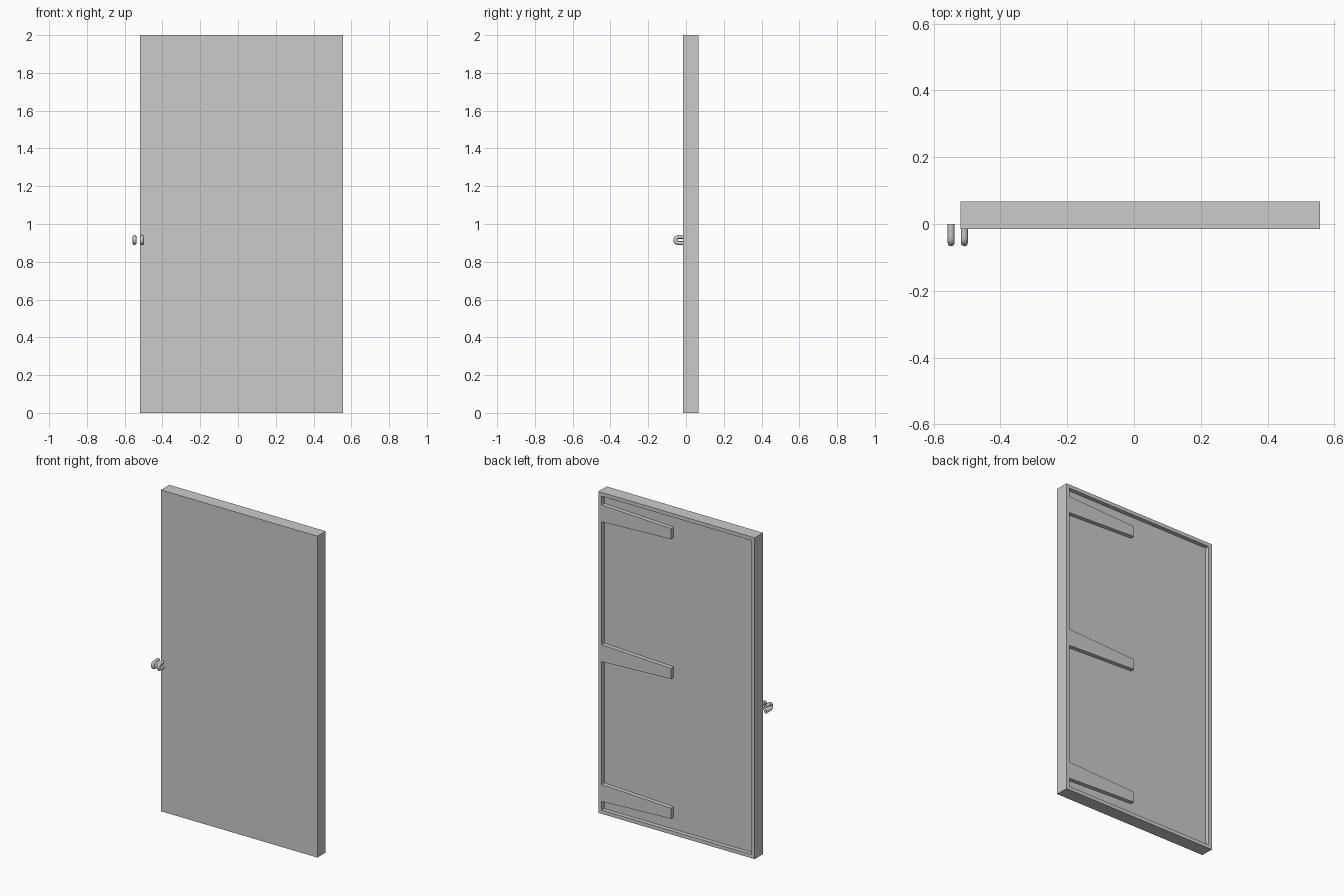
import bpy, bmesh, math

if "Cube" in bpy.data.objects:
    bpy.data.objects.remove(bpy.data.objects["Cube"])

X0, X1 = -0.52, 0.557      # door left and right edges
Y0, Y1 = -0.015, 0.067     # front and back faces
H = 2.0
RIM, DEPTH = 0.023, 0.026  # raised border and recess on the back


def prism(name, outline, y0, y1):
    """Extrude an (x, z) outline from y0 to y1."""
    bm = bmesh.new()
    face = bm.faces.new([bm.verts.new((x, y0, z)) for x, z in outline])
    geo = bmesh.ops.extrude_face_region(bm, geom=[face])["geom"]
    for v in geo:
        if isinstance(v, bmesh.types.BMVert):
            v.co.y = y1
    bmesh.ops.recalc_face_normals(bm, faces=bm.faces)
    mesh = bpy.data.meshes.new(name)
    bm.to_mesh(mesh)
    bm.free()
    ob = bpy.data.objects.new(name, mesh)
    bpy.context.collection.objects.link(ob)
    return ob


def handle_loop(name, x, r=0.0105, bend=0.0165, z=0.915, sides=8, arc=8):
    """U-shaped round bar, open ends towards the door."""
    cy = -0.067 + bend + r
    path = [(0.0, bend, math.pi / 2)]
    for i in range(arc + 1):
        a = math.pi / 2 + math.pi * i / arc
        path.append((cy + bend * math.cos(a), bend * math.sin(a), a))
    path.append((0.0, -bend, 3 * math.pi / 2))
    bm = bmesh.new()
    rings = []
    for py, pz, a in path:
        ring = []
        for k in range(sides):
            t = 2 * math.pi * k / sides
            o = r * math.cos(t)
            ring.append(bm.verts.new((x + r * math.sin(t), py + o * math.cos(a),
                                      z + pz + o * math.sin(a))))
        rings.append(ring)
    for a, b in zip(rings, rings[1:]):
        for k in range(sides):
            n = (k + 1) % sides
            bm.faces.new((a[k], a[n], b[n], b[k]))
    bm.faces.new(rings[0])
    bm.faces.new(rings[-1])
    bmesh.ops.recalc_face_normals(bm, faces=bm.faces)
    mesh = bpy.data.meshes.new(name)
    bm.to_mesh(mesh)
    bm.free()
    ob = bpy.data.objects.new(name, mesh)
    bpy.context.collection.objects.link(ob)
    bpy.ops.object.select_all(action='DESELECT')
    ob.select_set(True)
    bpy.context.view_layer.objects.active = ob
    bpy.ops.object.shade_smooth_by_angle(angle=math.radians(50))
    return ob


# Door slab
door = prism("door_panel", [(X0, 0), (X1, 0), (X1, H), (X0, H)], Y0, Y1)

# Back recess outline, leaving three tapered hinge straps standing
root, tip = X1 - RIM, 0.056
outline = [(X0 + RIM, H - RIM), (X0 + RIM, RIM), (root, RIM)]
for zc in (0.13, 1.0, 1.87):
    outline += [(root, zc - 0.053), (tip, zc - 0.033),
                (tip, zc + 0.033), (root, zc + 0.053)]
outline.append((root, H - RIM))
cutter = prism("recess_cutter", outline, Y1 - DEPTH, Y1 + 0.05)
cutter.hide_render = True

cut = door.modifiers.new("recess", 'BOOLEAN')
cut.operation = 'DIFFERENCE'
cut.solver = 'EXACT'
cut.object = cutter
bpy.context.view_layer.objects.active = door
bpy.ops.object.modifier_apply(modifier=cut.name)
bpy.data.objects.remove(cutter)

# Padlock loops at the opening edge
handle_loop("door_loop", -0.508)
handle_loop("frame_loop", -0.5475)
